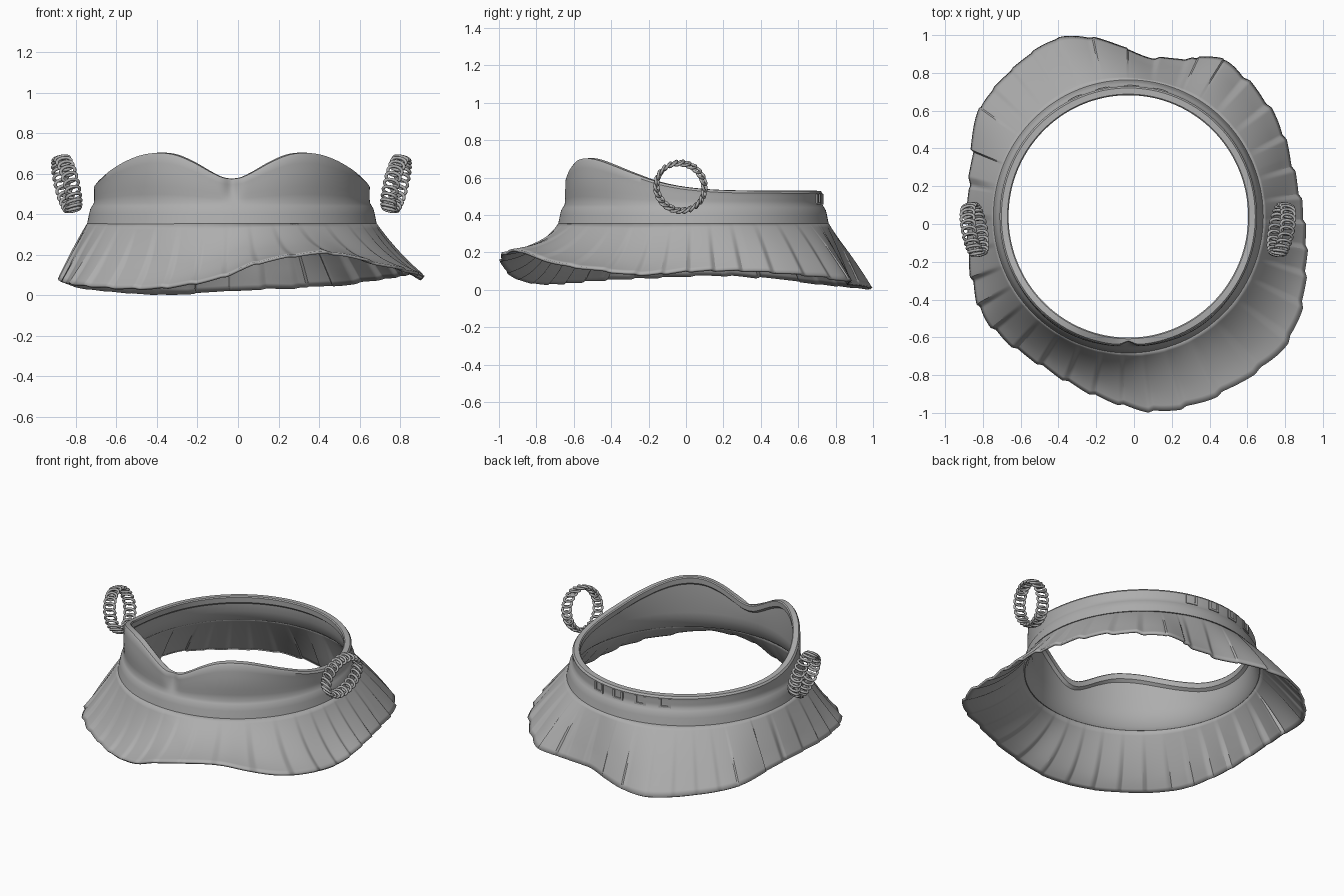
import bpy, math
from mathutils import Vector, Matrix

if "Cube" in bpy.data.objects:
    bpy.data.objects.remove(bpy.data.objects["Cube"])

CX, CY = -0.03, 0.04          # centre of the round band
N = 360                       # steps around

grey = bpy.data.materials.new("mid grey")
grey.diffuse_color = (0.42, 0.42, 0.42, 1)
grey.use_nodes = True
grey.node_tree.nodes["Principled BSDF"].inputs["Base Color"].default_value = grey.diffuse_color


def make(name, verts, faces, angle=35):
    me = bpy.data.meshes.new(name)
    me.from_pydata(verts, [], faces)
    me.materials.append(grey)
    ob = bpy.data.objects.new(name, me)
    bpy.context.collection.objects.link(ob)
    bpy.ops.object.select_all(action='DESELECT')
    ob.select_set(True)
    bpy.context.view_layer.objects.active = ob
    bpy.ops.object.shade_smooth_by_angle(angle=math.radians(angle))
    return ob


def grid_faces(rows, cols, close_rows):
    last = rows if close_rows else rows - 1
    return [(j * cols + i, (j + 1) % rows * cols + i,
             (j + 1) % rows * cols + (i + 1) % cols, j * cols + (i + 1) % cols)
            for j in range(last) for i in range(cols)]


def smooth_lookup(table, x):
    """Smooth cubic lookup in a sorted list of (x, value...) rows."""
    for k in range(len(table) - 1):
        if table[k][0] <= x <= table[k + 1][0]:
            break
    a, b = table[k], table[k + 1]
    p, q = table[max(k - 1, 0)], table[min(k + 2, len(table) - 1)]
    w = b[0] - a[0]
    t = (x - a[0]) / w
    out = []
    for c in range(1, len(a)):
        m0 = (b[c] - p[c]) / (b[0] - p[0]) * w
        m1 = (q[c] - a[c]) / (q[0] - a[0]) * w
        out.append((2*t**3 - 3*t*t + 1) * a[c] + (t**3 - 2*t*t + t) * m0
                   + (3*t*t - 2*t**3) * b[c] + (t**3 - t*t) * m1)
    return out


# --- bodice band: two cups at the front, low at the back ---
TOP = [(0, .575), (4, .583), (9, .61), (17, .66), (25, .695), (33, .704), (41, .695),
       (50, .668), (60, .63), (75, .575), (90, .545), (110, .532), (180, .53)]


def band_point(th, r, z):
    return (CX + r * math.cos(th), CY + r * 1.012 * math.sin(th), z)


rows = []
for i in range(N):
    th = 2 * math.pi * i / N
    a = abs((math.degrees(th) - 270 + 180) % 360 - 180)      # angle from the front
    h = smooth_lookup(TOP, a)[0]
    groove = 0.025 * math.exp(-(a / 3) ** 2)
    cup = 0.010 * math.exp(-((a - 32) / 20) ** 2)
    prof = [(.640, h), (.672 - groove * .8, h - .002), (.681 - groove, h - .014)]
    for k in range(1, 6):
        t = k / 6
        prof.append((.68 - groove * (1 - t * t) + cup * math.sin(math.pi * t),
                     h - .014 + (.46 - h + .014) * t))
    prof += [(.682, .455), (.690, .44), (.699, .425), (.705, .40), (.711, .37),
             (.715, .352), (.700, .345), (.685, .36), (.664, .42), (.656, .46),
             (.654, h - .055), (.636, h - .040), (.634, h - .006)]
    rows.append([band_point(th, r, z) for r, z in prof])
P = len(rows[0])
make("bodice_band", [rows[i][j] for j in range(P) for i in range(N)],
     grid_faces(P, N, True), 40)

# --- flared pleated skirt: hem points (x, y, z) around the edge ---
HEM = [(.905, .05, .11), (.918, -.25, .092), (.88, -.5, .12), (.79, -.67, .145),
       (.65, -.79, .178), (.5, -.885, .215), (.35, -.955, .215), (.1, -1.0, .17),
       (-.1, -.955, .095), (-.35, -.845, .05), (-.52, -.74, .042), (-.7, -.61, .05),
       (-.81, -.48, .06), (-.865, -.3, .068), (-.89, 0, .08), (-.885, .2, .085),
       (-.865, .38, .075), (-.815, .62, .05), (-.655, .82, .03), (-.42, .985, .014),
       (-.28, 1.0, .014), (-.05, .935, .025), (.1, .892, .038), (.3, .885, .045),
       (.49, .868, .055), (.62, .755, .075), (.765, .555, .095), (.85, .3, .11)]
polar = sorted((math.degrees(math.atan2(y - CY, x - CX)) % 360,
                math.hypot(x - CX, y - CY), z) for x, y, z in HEM)
polar = ([(p[0] - 360, p[1], p[2]) for p in polar[-2:]] + polar
         + [(p[0] + 360, p[1], p[2]) for p in polar[:2]])
PANELS = [(59, 66), (90.5, 101), (144, 157)]                 # raised flat panels


def fold(d):
    """Saw-tooth pleat depth, 0 at the ridge, negative in the fold."""
    if any(a <= d <= b for a, b in PANELS):
        return .003
    th = math.radians(d)
    s = (36 * th + 1.6 * math.sin(3 * th) + math.sin(5 * th + 1)) / (2 * math.pi)
    s -= math.floor(s)
    saw = s / .82 if s < .82 else (1 - s) / .18
    quiet = .4 if 100 < d < 150 else 1.0
    return -.017 * quiet * (1 - saw) - (.004 if 50 < d < 170 else 0)


M, S = 14, 720
verts = []
for j in range(M):
    t = j / (M - 1)
    for i in range(S):
        d = 360 * i / S
        th = math.radians(d)
        R, Z = smooth_lookup(polar, d)
        front = max(0, math.cos(math.radians(d - 290)))      # front sweeps out flatter
        bend = .75 * front - .1
        tz = t + bend * t * (1 - t)
        tr = t - .35 * bend * t * (1 - t)
        f = fold(d) * min(1, 1.3 * t)
        r = .7145 + (R - .7145) * tr + f * .8
        z = .355 + (Z - .355) * tz + f * .4
        stretch = 1 + .012 * (1 - t) * abs(math.sin(th))     # match the oval band
        verts.append((CX + r * math.cos(th), CY + r * stretch * math.sin(th),
                      max(z, .003)))
skirt = make("pleated_skirt", verts, grid_faces(M, S, False), 30)
sol = skirt.modifiers.new("cloth thickness", 'SOLIDIFY')
sol.thickness = .014
sol.offset = -1

# --- small raised closure loops on the back of the band ---
bars_v, bars_f = [], []


def bar(d0, d1, z0, z1):
    base = len(bars_v)
    for r in (.675, .687):
        for d, z in ((d0, z0), (d1, z0), (d1, z1), (d0, z1)):
            bars_v.append(band_point(math.radians(d), r, z))
    bars_f.extend(tuple(base + k for k in f) for f in
                  ((0, 3, 2, 1), (4, 5, 6, 7), (0, 1, 5, 4), (1, 2, 6, 5),
                   (2, 3, 7, 6), (3, 0, 4, 7)))


for d in (73, 86, 99, 112):
    bar(d - .7, d + .7, .455, .512)
    bar(d + 4.3, d + 5.7, .455, .512)
    bar(d + .7, d + 4.3, .455, .467)
make("closure_loops", bars_v, bars_f)


# --- chain bracelets: overlapping oval links around a ring ---
def bracelet(name, x, side):
    links, seg, tube = 24, 20, 8
    vs, fs = [], []
    pose = (Matrix.Translation((x, -.03, .55))
            @ Matrix.Rotation(math.radians(-10 * side), 4, 'Z')
            @ Matrix.Rotation(math.radians(13 * side), 4, 'Y'))
    for n in range(links):
        link = (pose @ Matrix.Rotation(2 * math.pi * n / links, 4, 'X')
                @ Matrix.Translation((0, 0, .130))
                @ Matrix.Rotation(math.radians(20), 4, 'X'))
        base = len(vs)
        for i in range(seg):
            u = 2 * math.pi * i / seg
            for k in range(tube):
                v = 2 * math.pi * k / tube
                w = .008 * math.cos(v)
                vs.append(link @ Vector(((.036 + w) * math.cos(u),
                                         (.023 + w) * math.sin(u),
                                         .008 * math.sin(v))))
        fs += [(base + i * tube + k, base + (i + 1) % seg * tube + k,
                base + (i + 1) % seg * tube + (k + 1) % tube,
                base + i * tube + (k + 1) % tube)
               for i in range(seg) for k in range(tube)]
    make(name, vs, fs, 60)


bracelet("left_bracelet", -.845, -1)
bracelet("right_bracelet", .78, 1)
